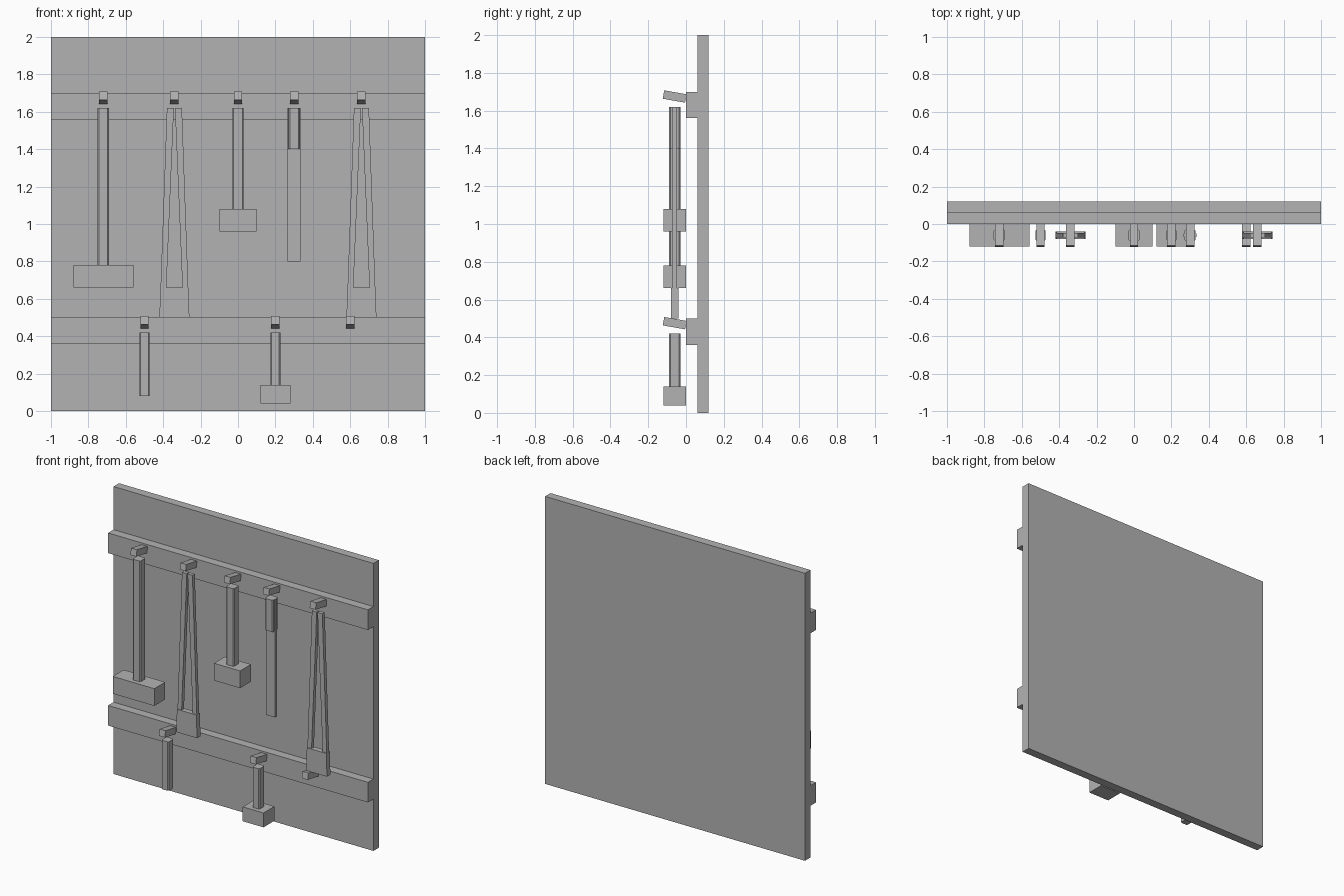
import bpy
import bmesh
import math

if "Cube" in bpy.data.objects:
    bpy.data.objects.remove(bpy.data.objects["Cube"])

grey = bpy.data.materials.new("plain_grey")
grey.diffuse_color = (0.45, 0.45, 0.45, 1)
grey.use_nodes = True
grey.node_tree.nodes["Principled BSDF"].inputs["Base Color"].default_value = grey.diffuse_color
TOOL_Y = -0.06  # plane in which all tools hang


def finish(name, bm):
    bmesh.ops.recalc_face_normals(bm, faces=bm.faces)
    mesh = bpy.data.meshes.new(name)
    bm.to_mesh(mesh)
    bm.free()
    mesh.materials.append(grey)
    obj = bpy.data.objects.new(name, mesh)
    bpy.context.collection.objects.link(obj)
    return obj


def box(name, x, y, z, chamfer=0):
    """Box from (min, max) pairs, optionally with chamfered upright edges."""
    bm = bmesh.new()
    bmesh.ops.create_cube(bm, size=1)
    for v in bm.verts:
        v.co = [r[0] + (r[1] - r[0]) * (c + 0.5) for r, c in zip((x, y, z), v.co)]
    if chamfer:
        upright = [e for e in bm.edges
                   if abs(e.verts[0].co.z - e.verts[1].co.z) > 1e-4]
        bmesh.ops.bevel(bm, geom=upright, offset=chamfer, segments=1,
                        affect='EDGES', profile=0.5)
    return finish(name, bm)


def plate(name, points, depth):
    """Extrude an x-z outline to a plate centred on the tool plane."""
    bm = bmesh.new()
    face = bm.faces.new([bm.verts.new((x, TOOL_Y - depth / 2, z)) for x, z in points])
    ext = bmesh.ops.extrude_face_region(bm, geom=[face])
    for v in ext["geom"]:
        if isinstance(v, bmesh.types.BMVert):
            v.co.y += depth
    return finish(name, bm)


def peg(name, x, z):
    obj = box(name, (-0.0225, 0.0225), (-0.06, 0.06), (-0.0225, 0.0225))
    obj.location = (x, -0.06, z)
    obj.rotation_euler.x = math.radians(-10)


def handle(name, x, z0, z1, half=0.03):
    box(name, (x - half, x + half), (TOOL_Y - 0.03, TOOL_Y + 0.03), (z0, z1), 0.007)


def head(name, x, half, z0, z1):
    box(name, (x - half, x + half), (-0.12, 0), (z0, z1))


def forked_tool(name, x):
    # two slanting legs meeting at the top, joined by a thicker foot
    for side, s in (("left", -1), ("right", 1)):
        plate(f"{name}_{side}_leg",
              [(x + s * 0.003, 1.62), (x + s * 0.04, 1.62),
               (x + s * 0.074, 0.66), (x + s * 0.043, 0.66)], 0.026)
    plate(f"{name}_foot", [(x - 0.075, 0.66), (x + 0.075, 0.66),
                           (x + 0.08, 0.50), (x - 0.08, 0.50)], 0.038)


# Back board and two rails
box("back_board", (-1, 1), (0.06, 0.12), (0, 2))
box("upper_rail", (-1, 1), (0, 0.06), (1.56, 1.70))
box("lower_rail", (-1, 1), (0, 0.06), (0.36, 0.50))

# Tilted pegs
for i, px in enumerate((-0.72, -0.34, 0, 0.30, 0.66)):
    peg(f"upper_peg_{i + 1}", px, 1.675)
for i, px in enumerate((-0.50, 0.20, 0.60)):
    peg(f"lower_peg_{i + 1}", px, 0.475)

# Tools on the upper row
handle("broom_handle", -0.72, 0.78, 1.62)
head("broom_head", -0.72, 0.16, 0.66, 0.78)
forked_tool("left_tongs", -0.34)
handle("mallet_handle", 0, 1.08, 1.62)
head("mallet_head", 0, 0.10, 0.96, 1.08)
handle("knife_handle", 0.30, 1.40, 1.62)
box("knife_blade", (0.265, 0.335), (TOOL_Y - 0.01, TOOL_Y + 0.01), (0.80, 1.62))
forked_tool("right_tongs", 0.66)

# Tools on the lower row
handle("short_rod", -0.50, 0.08, 0.42, 0.0275)
handle("small_mallet_handle", 0.20, 0.14, 0.42, 0.0275)
head("small_mallet_head", 0.20, 0.08, 0.04, 0.14)
